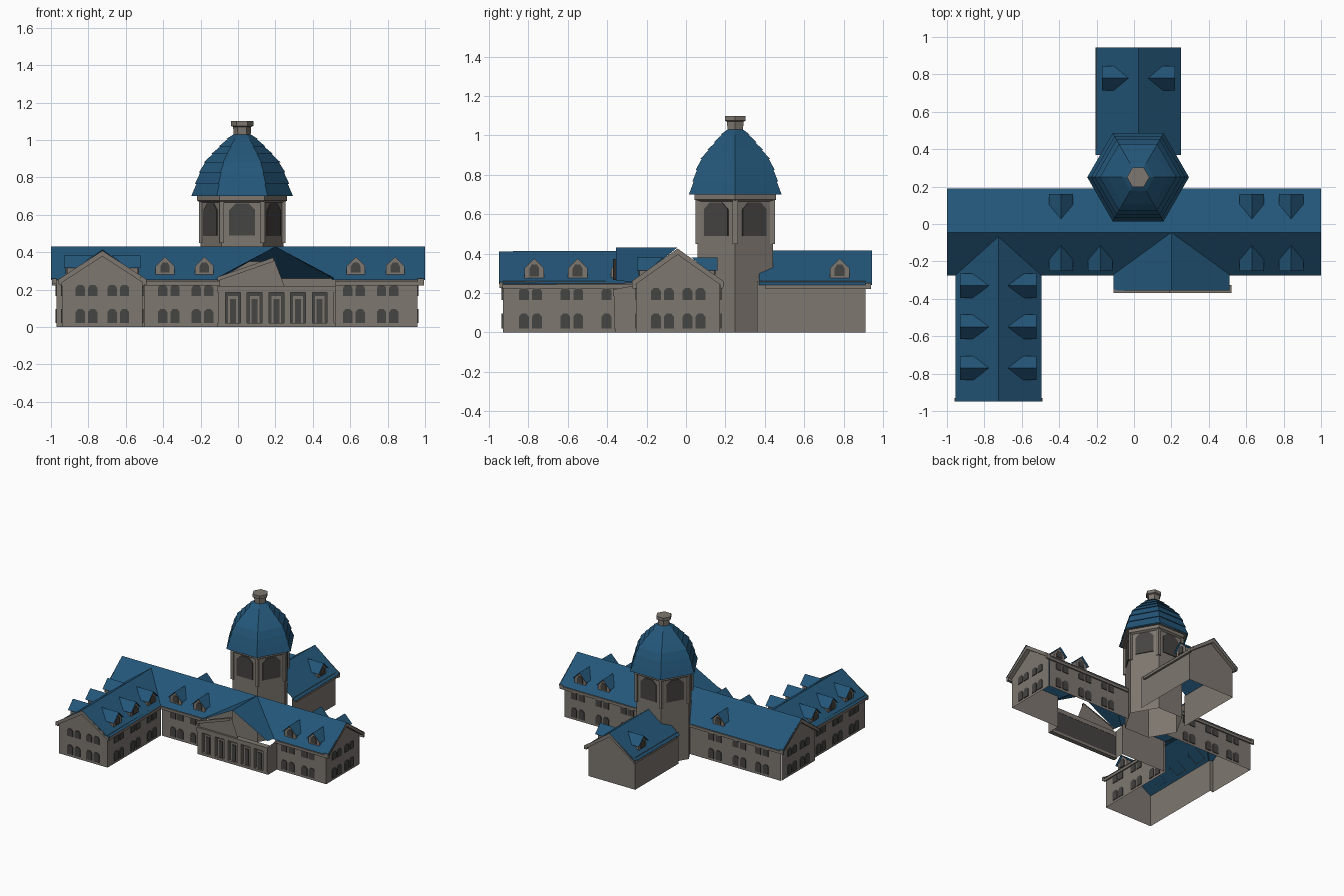
import bpy, math
from mathutils import Vector

if "Cube" in bpy.data.objects:
    bpy.data.objects.remove(bpy.data.objects["Cube"])


def material(name, rgb):
    m = bpy.data.materials.new(name)
    m.diffuse_color = (*rgb, 1)
    m.use_nodes = True
    m.node_tree.nodes["Principled BSDF"].inputs["Base Color"].default_value = m.diffuse_color
    return m


STONE = material("grey stone", (0.21, 0.185, 0.16))
SLATE = material("blue slate", (0.017, 0.093, 0.19))
DARK = material("dark glass", (0.06, 0.058, 0.055))


def mesh(name, verts, faces, mat):
    me = bpy.data.meshes.new(name)
    me.from_pydata([tuple(v) for v in verts], [], faces)
    me.materials.append(mat)
    ob = bpy.data.objects.new(name, me)
    bpy.context.collection.objects.link(ob)
    return ob


def polys(name, loops, mat):
    verts, faces = [], []
    for loop in loops:
        faces.append(list(range(len(verts), len(verts) + len(loop))))
        verts += loop
    return mesh(name, verts, faces, mat)


def box(name, x0, x1, y0, y1, z0, z1, mat):
    v = [(x, y, z) for z in (z0, z1) for y in (y0, y1) for x in (x0, x1)]
    f = [(0, 2, 3, 1), (4, 5, 7, 6), (0, 1, 5, 4), (2, 6, 7, 3), (0, 4, 6, 2), (1, 3, 7, 5)]
    return mesh(name, v, f, mat)


def frame(origin, out):
    """Map (along, outward, z) to the world for a horizontal outward direction."""
    o, d = Vector(origin), Vector((*out, 0)).normalized()
    s = Vector((-d.y, d.x, 0))
    return lambda a, b, z: o + s * a + d * b + Vector((0, 0, z))


def plate(name, origin, out, w, z0, z1, mat, arch=0.0, t=0.006):
    """Thin window plate, optionally with a pointed-off arched head."""
    p = frame(origin, out)
    h = w / 2
    prof = [(-h, z0), (h, z0), (h, z1 - arch)]
    prof += [(h * .5, z1), (-h * .5, z1), (-h, z1 - arch)] if arch else [(-h, z1)]
    n = len(prof)
    v = [p(a, b, z) for b in (0, t) for a, z in prof]
    f = [list(range(n, 2 * n))] + [(i, (i + 1) % n, n + (i + 1) % n, n + i) for i in range(n)]
    mesh(name, v, f, mat)


def gable_end(name, origin, out, hw, eave, ridge, over=0.03):
    """Gable wall, its side trim on the roof edge."""
    p = frame(origin, out)
    polys(name + "_wall", [[p(-hw, 0, 0), p(hw, 0, 0), p(hw, 0, eave),
                            p(0, 0, ridge - .02), p(-hw, 0, eave)]], STONE)
    e = hw + .02
    for s in (-1, 1):
        a = [p(s * e, 0, eave - .03), p(0, 0, ridge - .035), p(0, 0, ridge - .004), p(s * e, 0, eave)]
        b = [p(s * e, over, eave - .03), p(0, over, ridge - .035), p(0, over, ridge - .004), p(s * e, over, eave)]
        polys(name + "_rake", [b, [a[0], a[1], b[1], b[0]], [a[0], a[3], b[3], b[0]]], STONE)


def windows(name, points, out, rows=((.02, .095), (.165, .225))):
    d = Vector((*out, 0))
    s = Vector((-d.y, d.x, 0))
    for pt in points:
        for z0, z1 in rows:
            for k in (-.033, .033):
                plate(name, Vector((*pt, 0)) + s * k, out, .05, z0, z1, DARK, .015)


def dormer(origin, out, ridge, slope, front=0.19):
    """Small gabled dormer on a roof slope; origin lies on the ridge line."""
    p = frame(origin, out)
    w, zt, ze = .05, .375, .325
    zb = ridge - slope * front
    bt, be = (ridge - zt) / slope, (ridge - ze) / slope
    polys("dormer_walls", [[p(-w, front, zb), p(w, front, zb), p(w, front, ze), p(0, front, zt), p(-w, front, ze)],
                           [p(w, front, zb), p(w, front, ze), p(w, be, ze)],
                           [p(-w, front, zb), p(-w, front, ze), p(-w, be, ze)]], STONE)
    f, e, zl = front + .015, w + .015, ze - .01
    bl = (ridge - zl) / slope
    polys("dormer_roof", [[p(0, f, zt + .006), p(s * e, f, zl), p(s * e, bl, zl), p(0, bt, zt + .006)]
                          for s in (-1, 1)], SLATE)
    plate("dormer_window", p(0, front, 0), out, .05, zb + .01, .345, DARK, .02)


RY, RZ, EZ = -.045, .43, .25          # main ridge and eave
# main block roof, with notches where the wings' roofs run in
polys("main_roof", [
    [(-1, -.275, EZ), (-.95, -.275, EZ), (-.725, -.07, .412), (-.5, -.275, EZ), (-.11, -.275, EZ),
     (.2, RY, RZ), (.51, -.275, EZ), (1, -.275, EZ), (1, RY, RZ), (-1, RY, RZ)],
    [(-1, RY, RZ), (1, RY, RZ), (1, .19, EZ), (-1, .19, EZ)]], SLATE)
polys("wing_roof", [[(-.725, -.95, .412), (x, -.95, .245), (x, -.27, .25), (-.725, -.065, .414)]
                    for x in (-.955, -.495)], SLATE)
polys("portico_roof", [[(.2, -.355, RZ), (x, -.355, .265), (x, -.27, .255), (.2, RY, RZ)]
                       for x in (-.11, .51)], SLATE)
polys("rear_roof", [[(.023, .945, .415), (x, .945, .24), (x, .37, .24), (.023, .37, .415)]
                    for x in (-.205, .25)], SLATE)

# walls
for n, (x0, y0, x1, y1) in (("main_front_left", (-.5, -.25, -.1, -.25)), ("main_front_right", (.52, -.25, .96, -.25)),
                            ("main_front_corner", (-.97, -.25, -.94, -.25)),
                            ("main_back_left", (-.97, .175, -.16, .175)), ("main_back_right", (.2, .175, .96, .175)),
                            ("wing_left", (-.94, -.93, -.94, -.25)), ("wing_right", (-.51, -.93, -.51, -.25)),
                            ("rear_left", (-.185, .36, -.185, .91)), ("rear_right", (.23, .36, .23, .91))):
    polys(n + "_wall", [[(x0, y0, 0), (x1, y1, 0), (x1, y1, .26), (x0, y0, .26)]], STONE)
gable_end("main_east", (.96, -.0425, 0), (1, 0), .2125, EZ + .01, RZ, .035)
gable_end("main_west", (-.97, -.0425, 0), (-1, 0), .2125, EZ + .01, RZ, .025)
gable_end("wing_front", (-.725, -.93, 0), (0, -1), .215, .255, .412, .018)
gable_end("rear_back", (.023, .91, 0), (0, 1), .208, .25, .415)

# eave cornices
for x0, x1, y0, y1 in ((-.5, -.1, -.272, -.25), (.52, .995, -.272, -.25), (-.995, -.15, .175, .187),
                       (.2, .995, .175, .187), (-.952, -.94, -.94, -.26), (-.51, -.498, -.94, -.26),
                       (-.202, -.185, .4, .935), (.23, .247, .4, .935)):
    box("cornice", x0, x1, y0, y1, .222, .243, STONE)

# windows
windows("front_window", [(x, -.25) for x in (-.37, -.19, .62, .8)], (0, -1))
windows("back_window", [(x, .175) for x in (-.8, -.6, -.38, .4, .62, .84)], (0, 1))
windows("wing_window", [(-.51, y) for y in (-.79, -.58, -.37)], (1, 0))
windows("wing_window", [(-.94, y) for y in (-.79, -.58, -.37)], (-1, 0))
windows("wing_front_window", [(-.81, -.93), (-.64, -.93)], (0, -1))
windows("east_window", [(.96, -.12), (.96, .04)], (1, 0))
windows("west_window", [(-.97, -.12), (-.97, .04)], (-1, 0))

# dormers
for x in (-.39, -.18, .63, .84):
    dormer((x, RY, 0), (0, -1), RZ, .785)
    if x != -.18:
        dormer((x, RY, 0), (0, 1), RZ, .766)
for s in (-1, 1):
    for y in (-.33, -.55, -.77):
        dormer((-.725, y, 0), (s, 0), .412, .725)
    dormer((.023, .78, 0), (s, 0), .415, .768, .18)

# portico: colonnade with dark bays and doors, half pediment
box("portico_beam", -.11, .52, -.37, -.325, .185, .22, STONE)
box("portico_step", -.11, .52, -.36, -.325, 0, .02, STONE)
box("portico_back_panel", -.1, .51, -.335, -.327, .02, .185, DARK)
for i in range(6):
    x = -.085 + i * .116
    box("portico_column", x - .018, x + .018, -.365, -.33, .02, .185, STONE)
    if i < 5:
        box("door_frame", x + .032, x + .084, -.342, -.335, .02, .165, STONE)
        box("door", x + .042, x + .074, -.348, -.34, .02, .15, DARK)
for x in (-.1, .52):
    polys("portico_side", [[(x, -.36, 0), (x, -.25, 0), (x, -.25, .24), (x, -.36, .22)]], STONE)
polys("pediment", [[(-.1, -.355, .215), (.25, -.355, .215), (.19, -.355, .37), (-.1, -.355, .262)]], STONE)
polys("pediment_rake", [[(-.11, -.37, .245), (.19, -.37, .35), (.19, -.37, .372), (-.11, -.37, .267)],
                        [(-.11, -.37, .267), (.19, -.37, .372), (.19, -.35, .372), (-.11, -.35, .267)]], STONE)


# hexagonal tower
CX, CY = .022, .25


def hexa(name, prof, mat, cap=False):
    v = [(CX + r * math.cos(i * math.pi / 3), CY + r * math.sin(i * math.pi / 3), z)
         for r, z in prof for i in range(6)]
    f = [(j * 6 + i, j * 6 + (i + 1) % 6, j * 6 + 6 + (i + 1) % 6, j * 6 + 6 + i)
         for j in range(len(prof) - 1) for i in range(6)]
    if cap:
        f.append(list(range(len(v) - 6, len(v))))
    return mesh(name, v, f, mat)


hexa("tower_wall", [(.222, 0), (.222, .68)], STONE)
hexa("tower_cornice", [(.222, .665), (.24, .675), (.24, .7), (.262, .7)], STONE)
for i in range(6):
    a = math.radians(30 + 60 * i)
    d = (math.cos(a), math.sin(a))
    r = .222 * math.cos(math.pi / 6)
    plate("tower_window", (CX + d[0] * r, CY + d[1] * r, 0), d, .14, .49, .66, DARK, .035)
    b = math.radians(60 * i)
    x, y = CX + .218 * math.cos(b), CY + .218 * math.sin(b)
    box("tower_pilaster", x - .013, x + .013, y - .013, y + .013, .45, .68, STONE)

# stepped dome and finial
tiers = [(.272, .70), (.252, .765), (.232, .825), (.205, .88), (.165, .925), (.125, .965), (.085, 1.005), (.045, 1.035)]
prof = []
for (r0, z0), (r1, z1) in zip(tiers, tiers[1:]):
    prof += [(r0, z0), (r1 - .008, z1)]
hexa("dome", prof + [tiers[-1]], SLATE, True)
hexa("finial", [(.045, 1.01), (.048, 1.07), (.06, 1.075), (.06, 1.1)], STONE, True)
